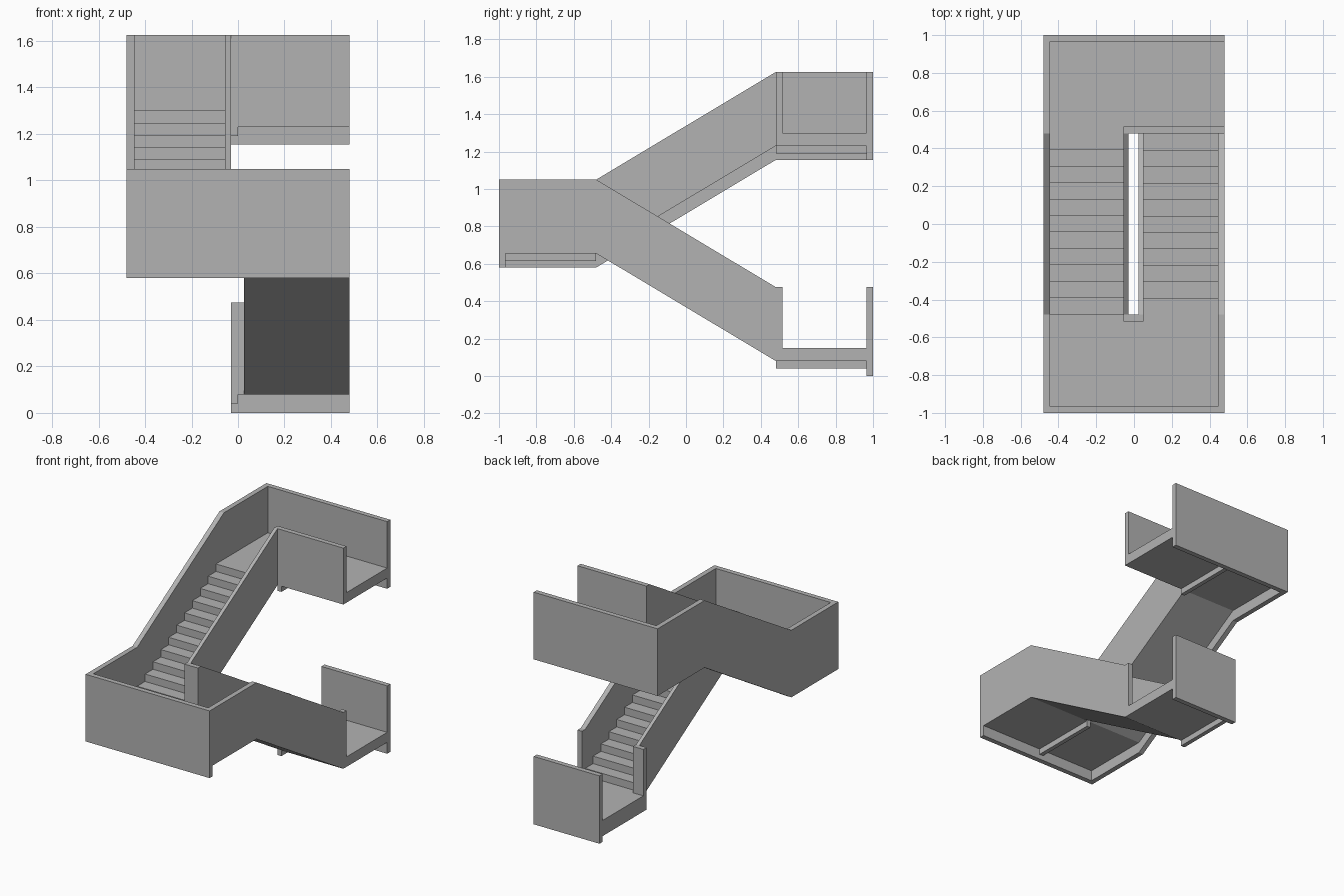
import bpy
import bmesh

cube = bpy.data.objects.get("Cube")
if cube:
    bpy.data.objects.remove(cube, do_unlink=True)

concrete = bpy.data.materials.new("grey_concrete")
concrete.use_nodes = True
GREY = (0.45, 0.45, 0.45, 1)
concrete.diffuse_color = GREY
concrete.node_tree.nodes["Principled BSDF"].inputs["Base Color"].default_value = GREY

# Main levels and sizes
LOW, RISE, STEPS = 0.15, 0.575, 11
MID, TOP = LOW + RISE, LOW + 2 * RISE
RAIL, SLAB, SKIRT, RIB = 0.325, 0.07, 0.145, 0.11
HALF, END, WALL = 0.48, 1.0, 0.035
EDGE, INNER = HALF + WALL, END - WALL
LEFT, RIGHT = HALF - WALL, WALL - HALF


def prism(name, x0, x1, profile):
    """Extrude a (y, z) profile from x0 to x1."""
    bm = bmesh.new()
    face = bm.faces.new([bm.verts.new((x0, y, z)) for y, z in profile])
    new = bmesh.ops.extrude_face_region(bm, geom=[face])["geom"]
    verts = [v for v in new if isinstance(v, bmesh.types.BMVert)]
    bmesh.ops.translate(bm, verts=verts, vec=(x1 - x0, 0, 0))
    bmesh.ops.recalc_face_normals(bm, faces=bm.faces)
    mesh = bpy.data.meshes.new(name)
    bm.to_mesh(mesh)
    bm.free()
    mesh.materials.append(concrete)
    obj = bpy.data.objects.new(name, mesh)
    bpy.context.collection.objects.link(obj)


def box(name, x0, x1, y0, y1, z0, z1):
    prism(name, x0, x1, [(y0, z0), (y1, z0), (y1, z1), (y0, z1)])


def flight(name, x0, x1, z, d):
    """Stepped flight with a sloped soffit, climbing along d * y."""
    pts = [(-EDGE * d, z)]
    for i in range(STEPS):
        y = d * (-HALF + 2 * HALF * i / STEPS)
        pts += [(y, z + RISE * i / STEPS), (y, z + RISE * (i + 1) / STEPS)]
    pts += [(EDGE * d, z + RISE), (EDGE * d, z + RISE - SLAB),
            (HALF * d, z + RISE - SLAB), (-HALF * d, z - SLAB),
            (-EDGE * d, z - SLAB)]
    prism(name, x0, x1, pts)


def sloped_wall(name, x0, x1, front, back, y0, y1, drop):
    """Parapet following the slope between two floor levels."""
    line = [(y0, front), (-HALF, front), (HALF, back), (y1, back)]
    line = [p for i, p in enumerate(line) if i == 0 or p != line[i - 1]]
    upper = [(y, z + RAIL) for y, z in line]
    lower = [(y, z - drop) for y, z in reversed(line)]
    prism(name, x0, x1, upper + lower)


# Stair flights
flight("lower_flight", 0.05, LEFT, LOW, -1)
flight("upper_flight", RIGHT, -0.055, MID, 1)

# Landing slabs
box("lower_landing", -0.03, HALF, EDGE, INNER, LOW - SLAB, LOW)
box("middle_landing", RIGHT, LEFT, -INNER, -EDGE, MID - SLAB, MID)
box("upper_landing", RIGHT, HALF, EDGE, INNER, TOP - SLAB, TOP)

# Ribs under the landings
for name, y0, y1, z in (("lower_rib", HALF, INNER, LOW),
                        ("middle_rib", -INNER, -HALF, MID),
                        ("upper_rib", HALF, INNER, TOP)):
    box(name, -0.03, 0.0, y0, y1, z - RIB, z - SLAB)

# Sloped parapets
sloped_wall("lower_outer_wall", LEFT, HALF, MID, LOW, -INNER, EDGE, SLAB)
sloped_wall("upper_outer_wall", -HALF, RIGHT, MID, TOP, -INNER, INNER, SKIRT)
sloped_wall("lower_inner_wall", 0.025, 0.05, MID, LOW, -HALF, HALF, SLAB)
sloped_wall("upper_inner_wall", -0.055, -0.03, MID, TOP, -HALF, HALF, SLAB)

# End walls of the landings
box("lower_back_wall", -0.03, HALF, INNER, END, LOW - SKIRT - 0.005, LOW + RAIL)
box("middle_front_wall", -HALF, HALF, -END, -INNER, MID - SKIRT, MID + RAIL)
box("upper_back_wall", -HALF, HALF, INNER, END, TOP - SKIRT, TOP + RAIL)

# Short walls around the stairwell
box("lower_post", -0.03, 0.05, HALF, EDGE, LOW - SLAB, LOW + RAIL)
box("middle_post", -0.055, 0.05, -EDGE, -HALF, MID - SLAB, MID + RAIL)
box("upper_front_wall", -0.055, HALF, HALF, EDGE, TOP - SLAB, TOP + RAIL)
